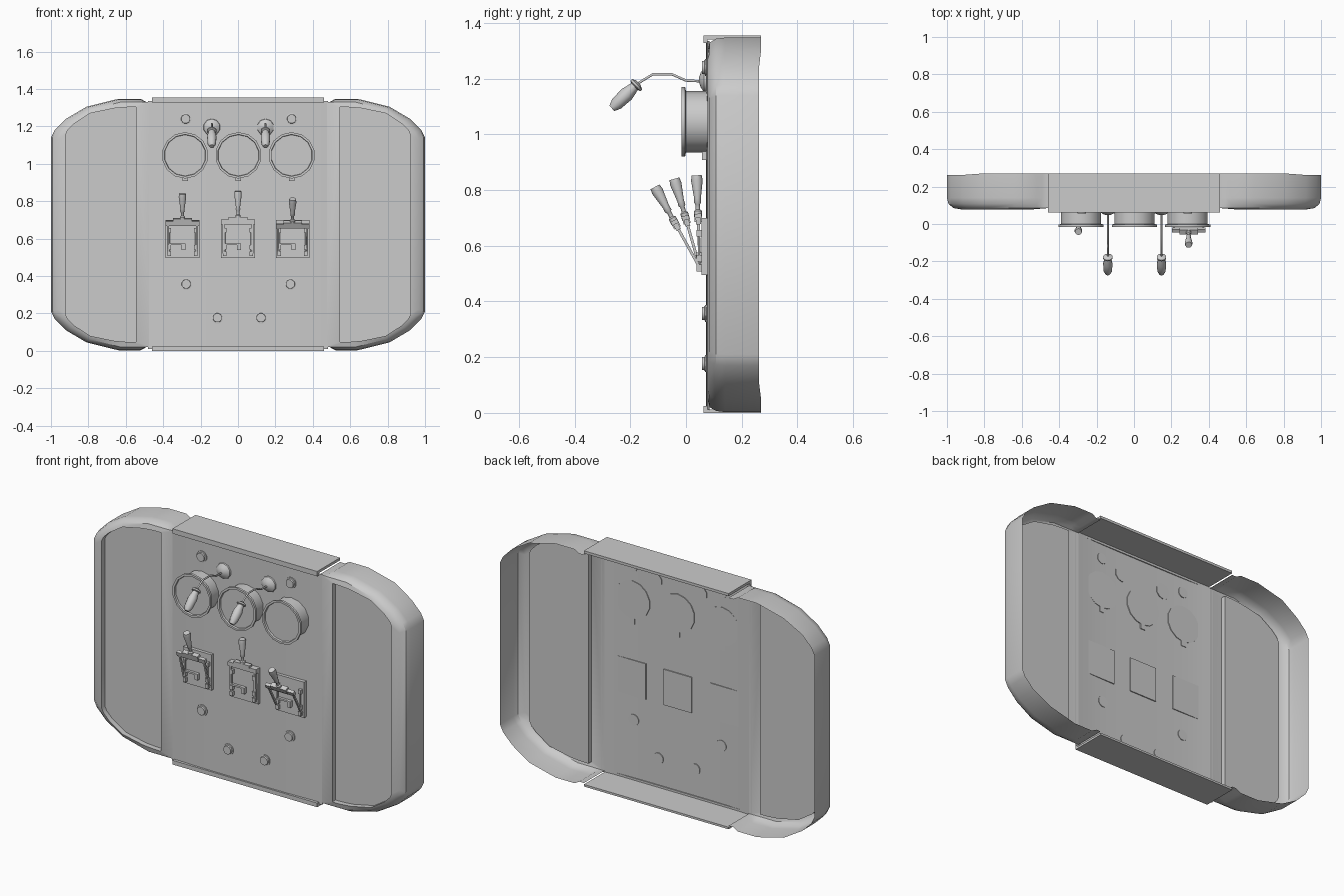
import bpy, bmesh, math
from mathutils import Vector, Matrix

cube = bpy.data.objects.get("Cube")
if cube:
    bpy.data.objects.remove(cube)

grey = bpy.data.materials.new("light grey")
grey.use_nodes = True
grey.diffuse_color = (0.6, 0.6, 0.6, 1)
grey.node_tree.nodes["Principled BSDF"].inputs["Base Color"].default_value = (0.6, 0.6, 0.6, 1)


def finish(name, bm, smooth=0):
    bmesh.ops.recalc_face_normals(bm, faces=bm.faces)
    me = bpy.data.meshes.new(name)
    bm.to_mesh(me)
    bm.free()
    me.materials.append(grey)
    ob = bpy.data.objects.new(name, me)
    bpy.context.collection.objects.link(ob)
    if smooth:
        bpy.ops.object.select_all(action="DESELECT")
        ob.select_set(True)
        bpy.context.view_layer.objects.active = ob
        bpy.ops.object.shade_smooth_by_angle(angle=math.radians(smooth))
    return ob


def box(name, lo, hi, matrix=None):
    lo, hi = Vector(lo), Vector(hi)
    bm = bmesh.new()
    bmesh.ops.create_cube(bm, size=1)
    for v in bm.verts:
        v.co = (lo + hi) / 2 + v.co * (hi - lo)
    if matrix:
        bm.transform(matrix)
    return finish(name, bm)


def bridge(bm, a, b, closed):
    for i in range(len(a) if closed else len(a) - 1):
        j = (i + 1) % len(a)
        bm.faces.new((a[i], a[j], b[j], b[i]))


def lathe(name, profile, origin, axis, sides=14, smooth=40):
    """Turn (radius, distance) pairs around an axis, closing both ends."""
    rot = Vector(axis).to_track_quat("Z", "Y")
    bm = bmesh.new()
    rings = []
    for r, t in profile:
        ring = []
        for k in range(sides):
            a = math.tau * (k + 0.5) / sides
            ring.append(bm.verts.new(Vector(origin) + rot @ Vector((r * math.cos(a), r * math.sin(a), t))))
        rings.append(ring)
    for a, b in zip(rings, rings[1:]):
        bridge(bm, a, b, True)
    bm.faces.new(rings[0])
    bm.faces.new(rings[-1])
    return finish(name, bm, smooth)


def rod(name, path, radius):
    cu = bpy.data.curves.new(name, "CURVE")
    cu.dimensions = "3D"
    cu.bevel_depth = radius
    cu.bevel_resolution = 1
    cu.use_fill_caps = True
    sp = cu.splines.new("POLY")
    sp.points.add(len(path) - 1)
    for p, co in zip(sp.points, path):
        p.co = (*co, 1)
    cu.materials.append(grey)
    ob = bpy.data.objects.new(name, cu)
    bpy.context.collection.objects.link(ob)
    return ob


HEIGHT = 1.35
MID = HEIGHT / 2


def both_ends(upper):
    """Mirror an upper half outline to the lower half."""
    return upper + [(x, HEIGHT - z) for x, z in reversed(upper)]


# Hollow side wings: wall, rounded front edge, rim and recessed panel
outer = both_ends([(0.46, 1.33), (0.49, 1.33), (0.52, 1.347), (0.64, 1.347), (0.81, 1.305), (0.92, 1.24), (0.98, 1.18), (1.0, 1.14)])
inner = both_ends([(0.545, 1.303), (0.57, 1.303), (0.6, 1.302), (0.66, 1.297), (0.79, 1.27), (0.875, 1.215), (0.91, 1.18), (0.922, 1.155)])


def shrink(pts, f):
    return [(x - f * max(0, (x - 0.5) / 0.5), MID + (z - MID) * (1 - f * 0.75 * (x > 0.5))) for x, z in pts]


for side, label in ((1, "left"), (-1, "right")):
    bm = bmesh.new()
    loops = [(outer, 0.27), (outer, 0.14), (shrink(outer, 0.008), 0.108),
             (shrink(outer, 0.035), 0.085), (inner, 0.078), (inner, 0.108)]
    rings = [[bm.verts.new((side * x, y - 0.008 * (x > 0.9) * (y > 0.2), z)) for x, z in pts] for pts, y in loops]
    for n, (a, b) in enumerate(zip(rings, rings[1:])):
        bridge(bm, a, b, n > 2)
    bm.faces.new(rings[-1])
    finish(label + "_wing", bm, 35)

# Gently bowed centre panel
bm = bmesh.new()
rows = [[], []]
for i in range(13):
    x = -0.48 + 0.08 * i
    for row, z in zip(rows, (0.01, 1.335)):
        row.append(bm.verts.new((x, 0.072 + 0.012 * (x / 0.48) ** 4, z)))
bridge(bm, rows[0], rows[1], False)
finish("centre_panel", bm, 40)

# Caps above and below the centre panel, with front lips
box("top_cap", (-0.46, 0.065, 1.34), (0.46, 0.27, 1.355))
box("top_lip", (-0.46, 0.062, 1.327), (0.46, 0.078, 1.355))
box("bottom_cap", (-0.46, 0.065, 0), (0.46, 0.27, 0.012))
box("bottom_lip", (-0.46, 0.062, 0), (0.46, 0.078, 0.024))

FRONT = (0, -1, 0)

# Round gauges with a raised rim and a mounting tab
for n, x in enumerate((-0.283, 0.002, 0.287)):
    lathe(f"gauge_{n}", [(0.11, 0), (0.11, 0.077), (0.124, 0.08), (0.124, 0.093), (0.112, 0.093), (0.11, 0.082)],
          (x, 0.077, 1.045), FRONT, 14, 30)
    box(f"gauge_tab_{n}", (x - 0.015, 0.058, 0.908), (x + 0.015, 0.077, 0.945))

# Push buttons
for n, (x, z) in enumerate(((-0.28, 1.24), (0.287, 1.24), (-0.277, 0.357), (0.28, 0.357), (-0.11, 0.177), (0.123, 0.177))):
    lathe(f"button_{n}", [(0.032, 0), (0.032, 0.009), (0.025, 0.01), (0.024, 0.02)], (x, 0.077, z), FRONT, 12, 30)

# Bent stalks with domed bases and grips
for n, x in enumerate((-0.14, 0.147)):
    lathe(f"stalk_base_{n}", [(0.047, 0), (0.044, 0.012), (0.027, 0.024), (0.01, 0.03)], (x, 0.077, 1.195), FRONT, 10)
    rod(f"stalk_{n}", [(x, 0.06, 1.19), (x, 0, 1.193), (x, -0.05, 1.215), (x, -0.12, 1.215), (x, -0.18, 1.178)], 0.005)
    lathe(f"stalk_grip_{n}", [(0.01, 0), (0.026, 0.008), (0.026, 0.016), (0.017, 0.02), (0.026, 0.06), (0.023, 0.11), (0.013, 0.133)],
          (x, -0.17, 1.185), (0, -0.72, -0.69), 10)

# Lever units: plate, brackets, linkage and a tilting handle
PIVOT = Vector((0, 0.05, 0.52))
for n, (x, tilt) in enumerate(((-0.297, 16), (0, 2), (0.292, 29))):
    box(f"lever_plate_{n}", (x - 0.09, 0.055, 0.495), (x + 0.09, 0.078, 0.70))
    for s in (-1, 1):
        for z in (0.52, 0.555, 0.645):
            box(f"lever_bracket_{n}", (x + s * 0.071 - 0.009, 0.038, z - 0.012), (x + s * 0.071 + 0.009, 0.06, z + 0.012))
        rod(f"lever_guide_{n}", [(x + s * 0.071, 0.047, 0.51), (x + s * 0.071, 0.047, 0.655)], 0.004)
    box(f"lever_stop_{n}", (x - 0.07, 0.04, 0.565), (x + 0.005, 0.056, 0.575))
    box(f"lever_stop_foot_{n}", (x - 0.005, 0.035, 0.54), (x + 0.015, 0.056, 0.575))
    # Moving parts are made upright at the pivot, then tilted forward
    move = Matrix.Translation(PIVOT + Vector((x, 0, 0))) @ Matrix.Rotation(math.radians(tilt), 4, "X")
    for s in (-1, 1):
        box(f"lever_arm_{n}", (s * 0.078 - 0.005, -0.005, 0), (s * 0.078 + 0.005, 0.005, 0.17), move)
    box(f"lever_crossbar_{n}", (-0.09, -0.009, 0.157), (0.09, 0.009, 0.182), move)
    box(f"lever_clamp_{n}", (-0.05, -0.013, 0.165), (0.05, 0.013, 0.195), move)
    up = (move.to_3x3() @ Vector((0, 0, 1)))
    lathe(f"lever_handle_{n}", [(0.014, 0.18), (0.014, 0.205), (0.008, 0.21), (0.008, 0.228), (0.013, 0.235),
                                (0.012, 0.25), (0.021, 0.315), (0.018, 0.333)], move.translation, up, 10)
